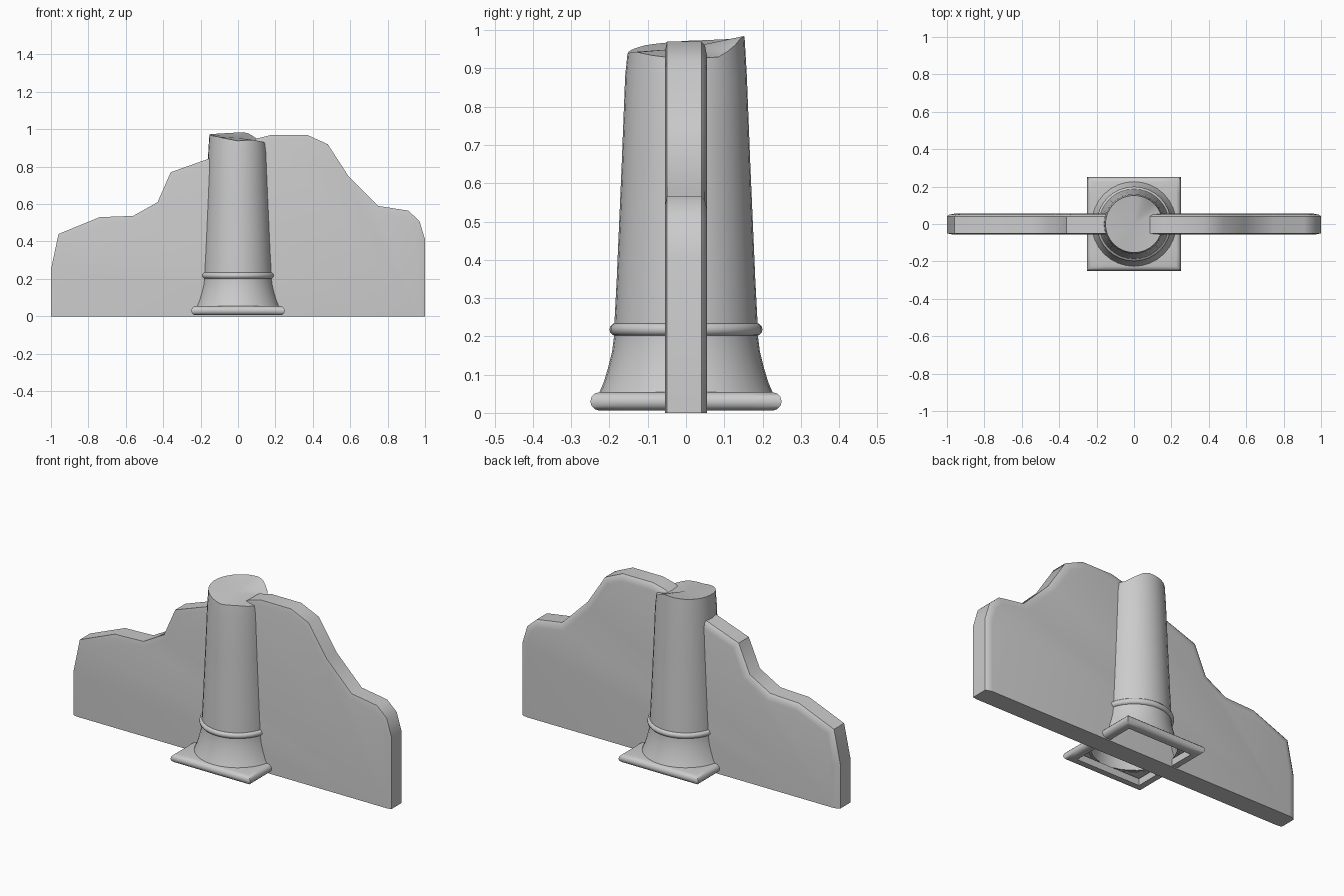
import bpy, bmesh, math

if "Cube" in bpy.data.objects:
    bpy.data.objects.remove(bpy.data.objects["Cube"])

SEG = 32


def finish(name, bm, angle=35):
    bmesh.ops.recalc_face_normals(bm, faces=bm.faces[:])
    me = bpy.data.meshes.new(name)
    bm.to_mesh(me)
    bm.free()
    ob = bpy.data.objects.new(name, me)
    bpy.context.collection.objects.link(ob)
    bpy.ops.object.select_all(action='DESELECT')
    ob.select_set(True)
    bpy.context.view_layer.objects.active = ob
    bpy.ops.object.shade_smooth_by_angle(angle=math.radians(angle))
    return ob


def ring(bm, r, z, square=False):
    """Loop of SEG points, round or square; z may be a function of the angle."""
    out = []
    for i in range(SEG):
        a = 2 * math.pi * i / SEG
        c, s = math.cos(a), math.sin(a)
        k = r / max(abs(c), abs(s)) if square else r
        out.append(bm.verts.new((k * c, k * s, z(360 * i / SEG) if callable(z) else z)))
    return out


def skin(bm, loops, closed=False):
    pairs = list(zip(loops, loops[1:]))
    if closed:
        pairs.append((loops[-1], loops[0]))
    for a, b in pairs:
        for i in range(SEG):
            j = (i + 1) % SEG
            bm.faces.new((a[i], a[j], b[j], b[i]))


def half_round(r, z, d, n=6):
    """Bullnose profile points from bottom to top."""
    return [(r - d + d * math.sin(math.pi * k / n), z - d * math.cos(math.pi * k / n))
            for k in range(n + 1)]


# square hollow plinth with a rounded rim
bm = bmesh.new()
loops = [ring(bm, 0.2, 0.045, True), ring(bm, 0.2, 0.006, True)]
loops += [ring(bm, r, z, True) for r, z in half_round(0.25, 0.03, 0.024)]
loops.append(ring(bm, 0.215, 0.054))
skin(bm, loops)
finish("plinth", bm)

# neck ring
bm = bmesh.new()
prof = [(0.175, 0.201)] + half_round(0.2, 0.218, 0.017) + [(0.175, 0.235)]
skin(bm, [ring(bm, r, z) for r, z in prof], closed=True)
finish("neck_ring", bm)

# broken column top: height of the rim by angle
BREAK = [(0, 0.925), (35, 0.93), (60, 0.965), (73, 0.985), (130, 0.977), (180, 0.972),
         (221, 0.962), (270, 0.938), (300, 0.944), (330, 0.932), (360, 0.925)]


def rim(a):
    for (a0, z0), (a1, z1) in zip(BREAK, BREAK[1:]):
        if a <= a1:
            return z0 + (z1 - z0) * (a - a0) / (a1 - a0)


# flared, tapering column shaft
bm = bmesh.new()
prof = [(0.227, 0.052), (0.215, 0.08), (0.203, 0.12), (0.193, 0.16), (0.188, 0.2),
        (0.187, 0.235), (0.181, 0.35), (0.168, 0.65), (0.159, 0.88), (0.153, rim)]
loops = [ring(bm, r, z) for r, z in prof]
skin(bm, loops)
centre = bm.verts.new((0, 0, 0.953))
for i in range(SEG):
    bm.faces.new((loops[-1][i], loops[-1][(i + 1) % SEG], centre))
finish("broken_column", bm)

# ruined wall running through the column, with softened upper edges
OUTLINE = [(-1, 0), (-1, 0.25), (-0.96, 0.44), (-0.74, 0.53), (-0.56, 0.537),
           (-0.43, 0.61), (-0.36, 0.77), (-0.15, 0.845), (0, 0.87), (0.1, 0.95),
           (0.18, 0.97), (0.37, 0.97), (0.48, 0.92), (0.59, 0.75), (0.75, 0.59),
           (0.91, 0.565), (0.97, 0.51), (1, 0.41), (1, 0)]
bm = bmesh.new()
front = bm.faces.new([bm.verts.new((x, -0.041, z)) for x, z in OUTLINE])
back = bm.faces.new([bm.verts.new((x, 0.041, z)) for x, z in reversed(OUTLINE)])
fv, bv = list(front.verts), list(reversed(back.verts))
for i in range(len(fv)):
    j = (i + 1) % len(fv)
    bm.faces.new((fv[j], fv[i], bv[i], bv[j]))
for cap, side in ((front, -1), (back, 1)):
    for inset, y in ((0.012, 0.05), (0.026, 0.055)):
        bmesh.ops.inset_region(bm, faces=[cap], thickness=inset, use_even_offset=True,
                               use_boundary=True)
        for v in cap.verts:
            v.co.y = side * y
for v in bm.verts:
    if v.co.z < 0.06:
        v.co.z = 0
finish("ruined_wall", bm, 40)
